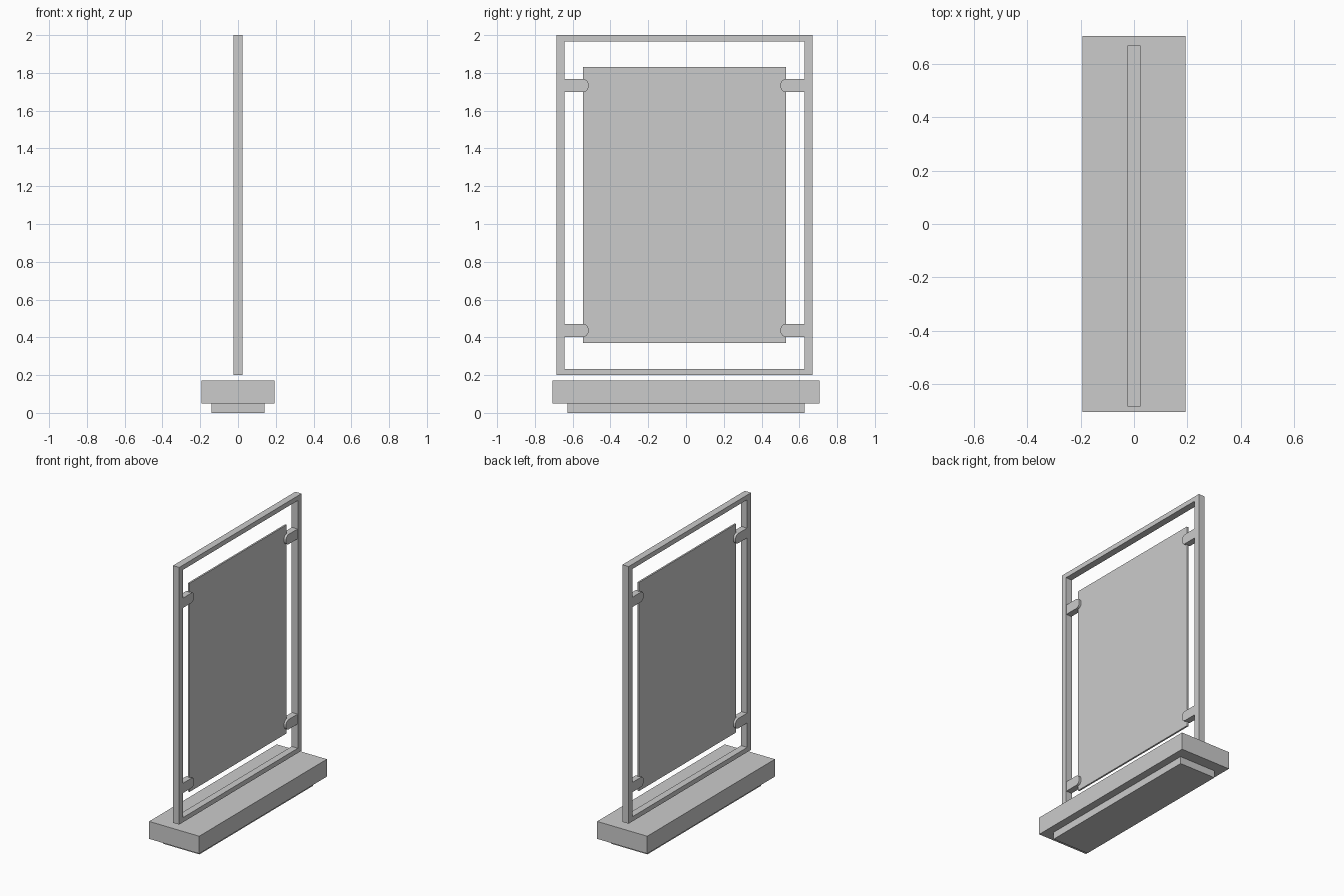
import bpy, bmesh
from math import sin, cos, pi

if "Cube" in bpy.data.objects:
    bpy.data.objects.remove(bpy.data.objects["Cube"])

YC = -0.008  # the frame sits slightly off the base centre


def finish(name, bm):
    bmesh.ops.recalc_face_normals(bm, faces=bm.faces)
    mesh = bpy.data.meshes.new(name)
    bm.to_mesh(mesh)
    bm.free()
    obj = bpy.data.objects.new(name, mesh)
    bpy.context.collection.objects.link(obj)
    return obj


def box(name, half_x, half_y, z0, z1, yc=0.0):
    bm = bmesh.new()
    bmesh.ops.create_cube(bm, size=1)
    for v in bm.verts:
        v.co = (v.co.x * 2 * half_x, yc + v.co.y * 2 * half_y,
                z0 + (v.co.z + 0.5) * (z1 - z0))
    return finish(name, bm)


# Stepped base
box("plinth", 0.14, 0.627, 0.0, 0.05)
box("base", 0.194, 0.706, 0.05, 0.172)


# Rectangular frame: outer and inner loops joined on both sides
def frame(name, half_x, outer, inner):
    bm = bmesh.new()

    def loop(x, rect):
        h, z0, z1 = rect
        return [bm.verts.new((x, YC + y, z))
                for y, z in ((-h, z0), (h, z0), (h, z1), (-h, z1))]

    rings = [loop(half_x, outer), loop(half_x, inner),
             loop(-half_x, inner), loop(-half_x, outer)]
    for a, b in zip(rings, rings[1:] + rings[:1]):
        for i in range(4):
            j = (i + 1) % 4
            bm.faces.new((a[i], a[j], b[j], b[i]))
    return finish(name, bm)


frame("frame", 0.024, (0.677, 0.20, 2.0), (0.635, 0.233, 1.967))

# Thin display panel
box("panel", 0.006, 0.537, 0.37, 1.83, YC)


# Round-nosed clips holding the panel
def clip(name, side, zc, half_x=0.022):
    outer, tip, h, r = 0.637, 0.508, 0.0345, 0.03
    profile = [(outer, h), (outer, -h)]
    for cz, start in ((-h + r, 1.5 * pi), (h - r, pi)):
        for i in range(7):
            a = start - i * pi / 12
            profile.append((tip + r + r * cos(a), cz + r * sin(a)))
    bm = bmesh.new()
    face = bm.faces.new([bm.verts.new((-half_x, YC + side * y, zc + z))
                         for y, z in profile])
    ext = bmesh.ops.extrude_face_region(bm, geom=[face])
    for v in ext["geom"]:
        if isinstance(v, bmesh.types.BMVert):
            v.co.x = half_x
    return finish(name, bm)


for side, s in ((-1, "left"), (1, "right")):
    for zc, level in ((0.437, "lower"), (1.733, "upper")):
        clip(f"clip_{level}_{s}", side, zc)
